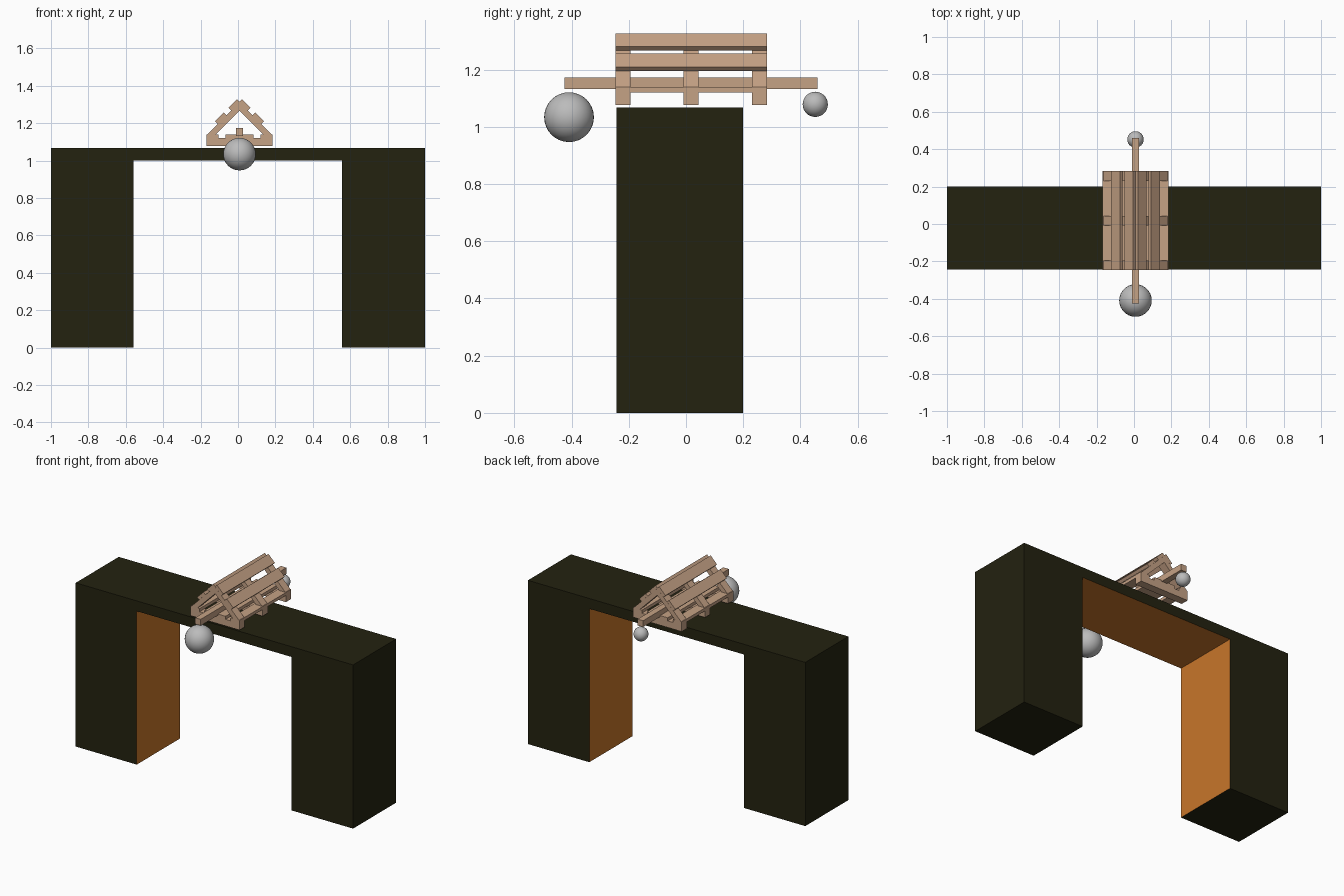
import bpy
import bmesh
from math import radians

cube = bpy.data.objects.get("Cube")
if cube:
    bpy.data.objects.remove(cube, do_unlink=True)

CX = 0.008              # centre line of the timber frame
Y0, Y1 = -0.247, 0.284  # front and back ends of the frame
APEX = 1.3115           # where the outer rafter faces meet


def material(name, r, g, b):
    mat = bpy.data.materials.new(name)
    mat.diffuse_color = (r, g, b, 1)
    mat.use_nodes = True
    bsdf = mat.node_tree.nodes["Principled BSDF"]
    bsdf.inputs["Base Color"].default_value = (r, g, b, 1)
    bsdf.inputs["Roughness"].default_value = 0.8
    return mat


dark = material("dark olive", 0.017, 0.016, 0.005)
orange = material("orange", 0.58, 0.18, 0.023)
wood = material("light wood", 0.56, 0.36, 0.235)
grey = material("grey", 0.5, 0.5, 0.5)


def extrude_profile(name, points, y0, y1, *mats):
    """Extrude an x-z outline along y."""
    bm = bmesh.new()
    face = bm.faces.new([bm.verts.new((x, y0, z)) for x, z in points])
    new = bmesh.ops.extrude_face_region(bm, geom=[face])["geom"]
    bmesh.ops.translate(bm, vec=(0, y1 - y0, 0),
                        verts=[v for v in new if isinstance(v, bmesh.types.BMVert)])
    bmesh.ops.recalc_face_normals(bm, faces=bm.faces)
    mesh = bpy.data.meshes.new(name)
    bm.to_mesh(mesh)
    bm.free()
    for mat in mats:
        mesh.materials.append(mat)
    obj = bpy.data.objects.new(name, mesh)
    bpy.context.collection.objects.link(obj)
    return obj


def beam(name, x0, x1, y0, y1, z0, z1):
    return extrude_profile(name, [(x0, z0), (x1, z0), (x1, z1), (x0, z1)], y0, y1, wood)


def ball(name, y, z, radius):
    bpy.ops.mesh.primitive_uv_sphere_add(segments=32, ring_count=16, radius=radius,
                                         location=(CX, y, z))
    obj = bpy.context.object
    obj.name = name
    obj.data.materials.append(grey)
    bpy.ops.object.shade_smooth()


# Gateway block, with the walls and ceiling of the opening in orange
LEFT, RIGHT, CEILING, TOP = -0.56, 0.557, 1.0, 1.067
gateway = extrude_profile("gateway", [(-1, 0), (LEFT, 0), (LEFT, CEILING), (RIGHT, CEILING),
                                      (RIGHT, 0), (1, 0), (1, TOP), (-1, TOP)],
                          -0.243, 0.2, dark, orange)
for face in gateway.data.polygons:
    c, n = face.center, face.normal
    wall = abs(n.x) > 0.9 and abs(c.x) < 0.9
    ceiling = n.z < -0.9 and c.z > 0.5
    face.material_index = int(wall or ceiling)

# Three trusses: a floor joist and a mitred pair of rafters each
for place, y in (("front", Y0), ("middle", -0.009), ("back", Y1 - 0.053)):
    beam(place + "_joist", CX - 0.176, CX + 0.176, y, y + 0.053, 1.077, 1.12)
    foot = 1.14
    outer, inner = APEX - foot, APEX - 0.0445 - foot
    extrude_profile(place + "_rafters",
                    [(CX - outer, foot), (CX - inner, foot), (CX, foot + inner),
                     (CX + inner, foot), (CX + outer, foot), (CX, APEX)],
                    y, y + 0.053, wood)

# Floor boards
for name, a, b in (("right_floor_board", -0.176, -0.112),
                   ("middle_floor_board", -0.075, 0.075),
                   ("left_floor_board", 0.112, 0.176)):
    beam(name, CX + a, CX + b, Y0, Y1, 1.12, 1.14)

# Sloping roof boards
for side, sign in (("right", -1), ("left", 1)):
    for level, offset in (("lower", 0.1), ("upper", 0.029)):
        board = beam(f"{side}_{level}_roof_board", -0.0325, 0.0325, Y0, Y1, -0.01, 0.01)
        board.location = (CX + sign * offset, 0, 1.326 - offset)
        board.rotation_euler.y = radians(45 * sign)

# Long pole with a ball under each end
beam("long_pole", CX - 0.02, CX + 0.02, -0.424, 0.459, 1.132, 1.173)
ball("large_ball", -0.409, 1.034, 0.087)
ball("small_ball", 0.452, 1.079, 0.044)
